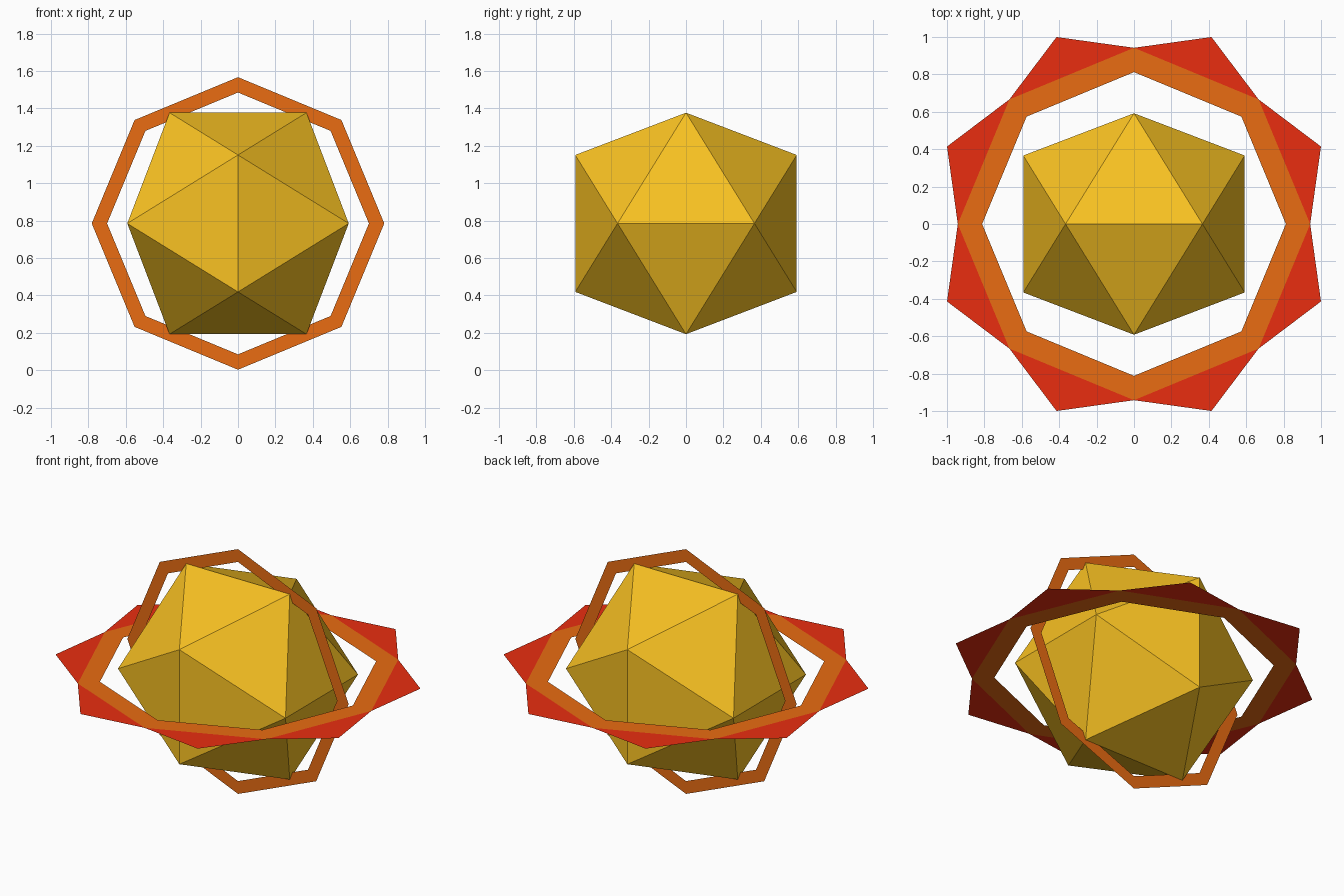
import bpy, bmesh
from math import sin, cos, pi
from mathutils import Vector

if "Cube" in bpy.data.objects:
    bpy.data.objects.remove(bpy.data.objects["Cube"])

CENTRE = 0.785


def material(name, color):
    m = bpy.data.materials.new(name)
    m.diffuse_color = (*color, 1)
    m.use_nodes = True
    m.node_tree.nodes["Principled BSDF"].inputs["Base Color"].default_value = m.diffuse_color
    return m


def finish(bm, name, mat):
    mesh = bpy.data.meshes.new(name)
    bm.to_mesh(mesh)
    bm.free()
    mesh.materials.append(mat)
    obj = bpy.data.objects.new(name, mesh)
    obj.location.z = CENTRE
    bpy.context.collection.objects.link(obj)
    return obj


def polar(r, step):
    a = step * pi / 4
    return Vector((r * cos(a), r * sin(a), 0))


def flat_ring(name, outer, inner, mat):
    bm = bmesh.new()
    out = [bm.verts.new(polar(outer, i)) for i in range(8)]
    inn = [bm.verts.new(polar(inner, i)) for i in range(8)]
    for i in range(8):
        j = (i + 1) % 8
        bm.faces.new((out[i], out[j], inn[j], inn[i]))
    return finish(bm, name, mat)


yellow = material("yellow", (0.95, 0.54, 0.016))
orange = material("orange", (0.82, 0.15, 0.006))
red = material("red", (0.82, 0.027, 0.005))

# Icosahedron core: hull of three golden rectangles
a, b = 0.366, 0.592
bm = bmesh.new()
for s in (-a, a):
    for t in (-b, b):
        for co in ((s, 0, t), (0, t, s), (t, s, 0)):
            bm.verts.new(co)
bmesh.ops.convex_hull(bm, input=bm.verts[:])
bmesh.ops.recalc_face_normals(bm, faces=bm.faces[:])
finish(bm, "core", yellow)

# Upright paper-thin octagonal ring
upright = flat_ring("upright_ring", 0.782, 0.70, orange)
upright.rotation_euler.x = pi / 2

# Level octagonal ring
flat_ring("level_ring", 0.942, 0.812, orange)

# Red triangular rays on each side of the level ring
bm = bmesh.new()
for i in range(8):
    bm.faces.new([bm.verts.new(p) for p in
                  (polar(0.942, i), polar(1.082, i + 0.5), polar(0.942, i + 1))])
bmesh.ops.remove_doubles(bm, verts=bm.verts[:], dist=0.0005)
finish(bm, "rays", red)
